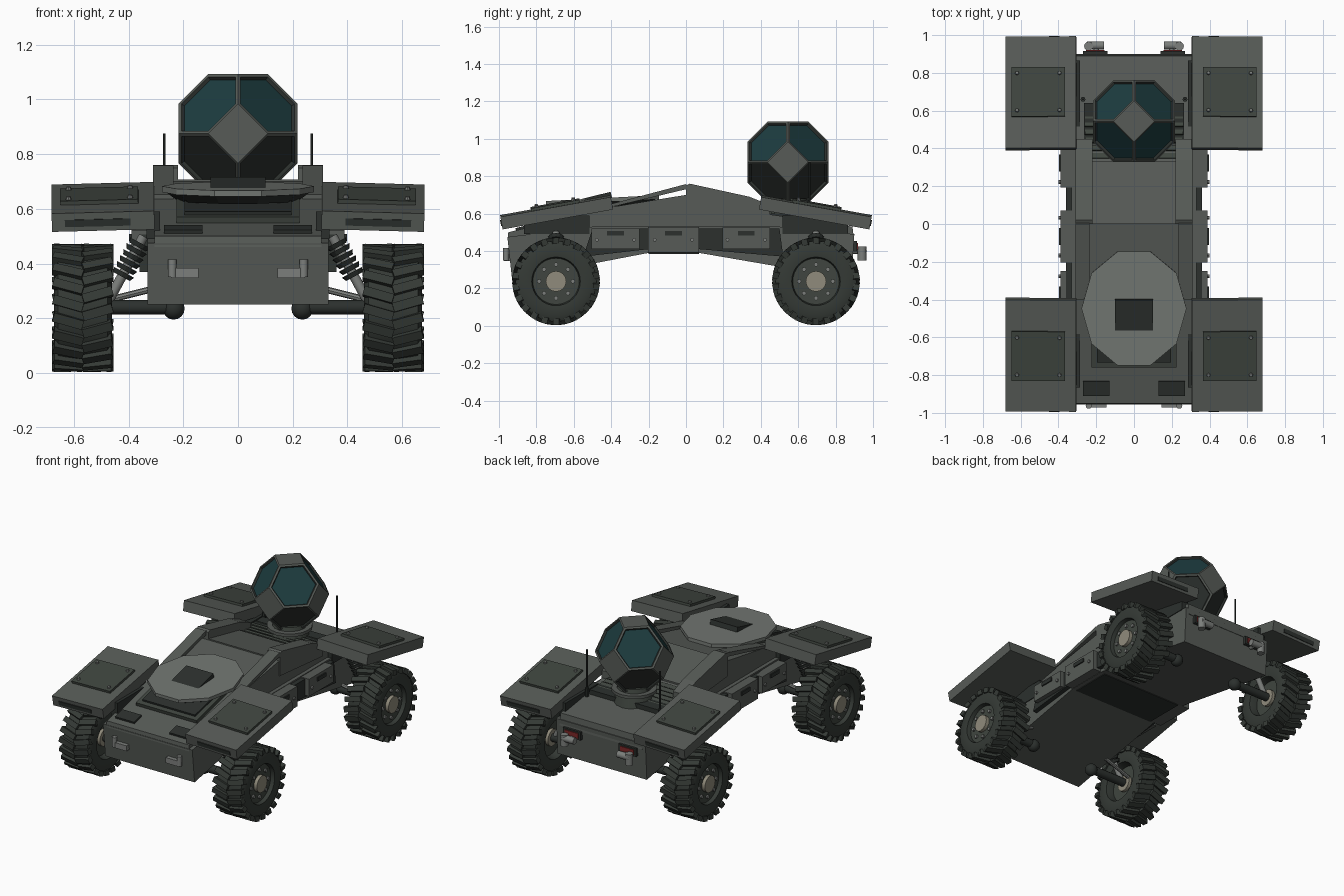
import bpy, bmesh
from math import radians, sin, cos, pi
from mathutils import Matrix, Vector

if "Cube" in bpy.data.objects:
    bpy.data.objects.remove(bpy.data.objects["Cube"])

def material(name, c):
    m = bpy.data.materials.new(name)
    m.diffuse_color = (*c, 1)
    m.use_nodes = True
    m.node_tree.nodes["Principled BSDF"].inputs["Base Color"].default_value = m.diffuse_color
    return m

HULL = material("hull_green", (.095, .105, .095))
PANEL = material("panel_green", (.05, .06, .05))
DARK = material("dark_metal", (.025, .03, .027))
RUBBER = material("rubber", (.035, .042, .036))
LIGHT = material("pale_plate", (.17, .185, .17))
GLASS = material("teal_glass", (.012, .045, .05))
STEEL = material("steel", (.2, .21, .2))
HUB = material("hub_beige", (.28, .26, .2))
RED = material("tail_red", (.2, .02, .02))
T, R, I = Matrix.Translation, Matrix.Rotation, Matrix.Identity(4)

def finish(name, bm, mat, smooth=False):
    bmesh.ops.recalc_face_normals(bm, faces=bm.faces)
    me = bpy.data.meshes.new(name)
    bm.to_mesh(me)
    bm.free()
    o = bpy.data.objects.new(name, me)
    bpy.context.collection.objects.link(o)
    for m in (mat if isinstance(mat, list) else [mat]):
        me.materials.append(m)
    if smooth:
        bpy.ops.object.select_all(action='DESELECT')
        bpy.context.view_layer.objects.active = o
        o.select_set(True)
        bpy.ops.object.shade_smooth_by_angle(angle=radians(35))
    return o

def add_box(bm, size, M):
    bmesh.ops.create_cube(bm, size=1, matrix=M @ Matrix.Diagonal((*size, 1)))

def box(name, c, size, mat, M=I):
    bm = bmesh.new()
    add_box(bm, size, M @ T(c))
    return finish(name, bm, mat)

def add_rod(bm, p, q, r, n=12, r2=None):
    p, q = Vector(p), Vector(q)
    M = T((p + q) / 2) @ (q - p).to_track_quat('Z', 'Y').to_matrix().to_4x4()
    bmesh.ops.create_cone(bm, cap_ends=True, segments=n, radius1=r,
                          radius2=r if r2 is None else r2, depth=(q - p).length, matrix=M)

def rod(name, p, q, r, mat, n=12, r2=None):
    bm = bmesh.new()
    add_rod(bm, p, q, r, n, r2)
    return finish(name, bm, mat, True)

def prism(name, pts, x0, x1, mat):
    """Side profile (y, z) extruded along x."""
    bm = bmesh.new()
    f = bm.faces.new([bm.verts.new((x0, y, z)) for y, z in pts])
    g = bmesh.ops.extrude_face_region(bm, geom=[f])
    bmesh.ops.translate(bm, vec=(x1 - x0, 0, 0),
                        verts=[v for v in g['geom'] if isinstance(v, bmesh.types.BMVert)])
    return finish(name, bm, mat)

# Hull
prism("lower_hull", [(-.93, .25), (-.955, .475), (-.5, .53), (.5, .53), (.9, .49), (.885, .25),
                     (.07, .39), (-.2, .39)], -.33, .33, HULL)
prism("upper_hull", [(-.955, .46), (-.95, .5), (-.4, .635), (0, .7), (.33, .63), (.42, .6),
                     (.89, .53), (.9, .45)], -.305, .305, HULL)
prism("centre_panel", [(0, .69), (.0, .708), (.33, .64), (.33, .62)], -.22, .22, HULL)
prism("belly_plate", [(-.2, .385), (-.2, .4), (.07, .4), (.07, .385)], -.3, .3, DARK)

# Front deck: stepped base, pale ten-sided plate, slots
deck = T((0, -.53, .603)) @ R(radians(13.8), 4, 'X')
box("dish_base", (0, 0, .01), (.45, .46, .025), PANEL, deck)
box("dish_base_inner", (0, 0, .025), (.39, .4, .02), DARK, deck)
box("dish_pedestal", (0, .05, .05), (.2, .2, .06), DARK, deck)
bm = bmesh.new()
tilt = T((0, -.447, .672)) @ R(radians(3), 4, 'X') @ Matrix.Diagonal((.278, .318, 1, 1)) @ R(pi / 2, 4, 'Z')
bmesh.ops.create_cone(bm, cap_ends=True, segments=10, radius1=1, radius2=1, depth=.022, matrix=tilt)
finish("dish_plate", bm, LIGHT)
bm = bmesh.new()
bmesh.ops.create_cone(bm, cap_ends=True, segments=10, radius1=.8, radius2=.95, depth=.03,
                      matrix=T((0, 0, -.026)) @ tilt)
finish("dish_underside", bm, DARK)

for s, side in ((1, "right"), (-1, "left")):
    box("front_slot_" + side, (s * .2, -.35, .003), (.14, .08, .02), DARK, deck)
    # Raised cheeks and rails beside the centre panel
    prism("cheek_" + side, [(0, .6), (0, .75), (.02, .76), (.34, .69), (.45, .645), (.45, .56)],
          s * .22, s * .31, HULL)
    prism("rail_" + side, [(-.4, .635), (-.4, .652), (.0, .758), (.02, .735)], s * .235, s * .31, HULL)
    # Sponsons with stowage boxes
    prism("sponson_" + side, [(-.55, .37), (-.5, .52), (.5, .52), (.52, .37), (.07, .41), (-.2, .41)],
          s * .3, s * .36, DARK)
    for i, (y, z, l, h) in enumerate(((-.377, .465, .255, .11), (-.067, .46, .275, .135), (.322, .468, .255, .115))):
        box(f"side_box_{side}_{i}", (s * .35, y, z), (.08, l, h), HULL)
        box(f"box_handle_{side}_{i}", (s * .391, y, .495), (.014, .09, .025), DARK)
        for dy in (-.1, .1):
            rod(f"box_bolt_{side}_{i}", (s * .38, y + dy, .46), (s * .4, y + dy, .46), .01, STEEL, 8)
    # Front tow fittings, rear pipes and lamps
    box("front_fitting_" + side, (s * .195, -.955, .365), (.1, .035, .036), STEEL)
    rod("front_elbow_" + side, (s * .24, -.962, .35), (s * .24, -.962, .415), .016, STEEL)
    box("tail_lamp_mount_" + side, (s * .205, .9, .425), (.13, .03, .055), DARK)
    box("tail_lamp_" + side, (s * .205, .913, .425), (.1, .015, .035), RED)
    rod("rear_pipe_" + side, (s * .16, .945, .4), (s * .25, .945, .4), .022, STEEL)
    rod("rear_elbow_" + side, (s * .24, .942, .35), (s * .24, .942, .425), .024, STEEL)
    rod("rear_bracket_" + side, (s * .2, .88, .4), (s * .2, .945, .4), .015, STEEL)
    # Antennas
    rod("antenna_" + side, (s * .27, .66, .54), (s * .27, .66, .875), .005, DARK, 6)
    rod("antenna_foot_" + side, (s * .27, .66, .54), (s * .27, .66, .62), .013, DARK, 8)

# Engine louvres behind the cabin
box("louvre_bed", (0, .49, .585), (.53, .3, .03), DARK)
bm = bmesh.new()
for i in range(7):
    add_box(bm, (.52, .028, .012), T((0, .36 + i * .042, .618 - i * .005)) @ R(radians(-25), 4, 'X'))
finish("louvre_slats", bm, PANEL)

# Turret: truncated octahedron with inset windows on its hexagons
C = Vector((0, .545, .875))
rod("turret_neck", (0, .545, .56), (0, .545, .68), .13, PANEL, 16, .1)
rod("turret_collar", (0, .545, .635), (0, .545, .655), .14, HULL, 16)
bm = bmesh.new()
k = .1085
for a in (1, -1):
    for b in (2, -2):
        for v in ((0, a, b), (0, b, a), (a, 0, b), (b, 0, a), (a, b, 0), (b, a, 0)):
            bm.verts.new(C + k * Vector(v))
bmesh.ops.convex_hull(bm, input=bm.verts)
bmesh.ops.dissolve_limit(bm, angle_limit=.02, verts=bm.verts, edges=bm.edges)
bmesh.ops.recalc_face_normals(bm, faces=bm.faces)
hexes = [f for f in bm.faces if len(f.verts) == 6]
bmesh.ops.inset_individual(bm, faces=hexes, thickness=.014, depth=0)
bmesh.ops.inset_individual(bm, faces=hexes, thickness=.006, depth=-.012)
rims = {g for f in hexes for e in f.edges for g in e.link_faces}
for f in rims:
    f.material_index = 2
for f in hexes:
    f.material_index = 1 if f.normal.z > 0 else 2
finish("turret", bm, [HULL, GLASS, DARK])

# Four corners: fender, wheel and suspension
for sx in (1, -1):
    for sy in (1, -1):
        tag = ("front" if sy > 0 else "rear") + ("_right" if sx > 0 else "_left")
        M = Matrix.Diagonal((sx, sy, 1, 1))
        F = M @ T((.493, -.692, .607)) @ R(radians(10.2), 4, 'X') @ R(radians(1.5), 4, 'Y')
        box("fender_" + tag, (0, 0, 0), (.375, .6, .068), HULL, F)
        box("fender_hatch_" + tag, (.013, 0, .04), (.285, .265, .018), PANEL, F)
        box("fender_slot_" + tag, (.02, -.299, -.004), (.24, .012, .026), DARK, F)
        bm = bmesh.new()
        for x in (-.1, .125):
            for y in (-.1, .1):
                bmesh.ops.create_cone(bm, cap_ends=True, segments=8, radius1=.011, radius2=.008,
                                      depth=.012, matrix=F @ T((x, y, .054)))
        finish("hatch_rivets_" + tag, bm, STEEL)
        box("fender_bracket_" + tag, (.31, -.69, .54), (.05, .35, .1), DARK, M)

        # Wheel
        W = M @ T((.567, -.695, .238))
        prof = [(-.06, .12), (-.1, .13), (-.106, .185), (-.09, .216), (.09, .216), (.106, .185), (.1, .13), (.06, .12)]
        bm = bmesh.new()
        n = 32
        rings = [[bm.verts.new(W @ Vector((x, r * cos(2 * pi * i / n), r * sin(2 * pi * i / n))))
                  for x, r in prof] for i in range(n)]
        for i in range(n):
            a, b = rings[i], rings[(i + 1) % n]
            for j in range(len(prof)):
                m = (j + 1) % len(prof)
                bm.faces.new((a[j], a[m], b[m], b[j]))
        finish("tyre_" + tag, bm, RUBBER, True)
        bm = bmesh.new()
        for i in range(22):
            for e in (1, -1):
                add_box(bm, (.112, .034, .034), W @ R(2 * pi * (i + .25 * e) / 22, 4, 'X')
                        @ T((e * .054, 0, .216)) @ R(radians(e * 16), 4, 'Z'))
        finish("tread_" + tag, bm, RUBBER)

        def at(x, y=0, z=0):
            return W @ Vector((x, y, z))
        rod("rim_" + tag, at(-.05), at(.075), .128, PANEL, 24)
        rod("hub_" + tag, at(-.07), at(.098), .055, HUB, 16)
        bm = bmesh.new()
        for i in range(8):
            y, z = .09 * cos(pi * i / 4), .09 * sin(pi * i / 4)
            add_rod(bm, at(.07, y, z), at(.087, y, z), .012, 8)
        finish("wheel_bolts_" + tag, bm, STEEL)

        # Suspension arm, ball joint and coil strut
        def pt(x, y, z):
            return M @ Vector((x, y, z))
        rod("axle_arm_" + tag, pt(.23, -.695, .24), pt(.51, -.695, .24), .027, DARK)
        bm = bmesh.new()
        bmesh.ops.create_uvsphere(bm, u_segments=12, v_segments=8, radius=.04, matrix=T(pt(.235, -.695, .235)))
        finish("ball_joint_" + tag, bm, DARK, True)
        p, q = pt(.345, -.695, .5), pt(.475, -.695, .26)
        rod("strut_" + tag, p, q, .018, STEEL)
        bm = bmesh.new()
        for i in range(6):
            add_rod(bm, p.lerp(q, .1 + i * .09), p.lerp(q, .165 + i * .09), .042, 12, .034)
        finish("strut_coil_" + tag, bm, DARK)
        rod("steering_rod_" + tag, pt(.3, -.63, .31), pt(.5, -.65, .26), .012, STEEL, 8)
